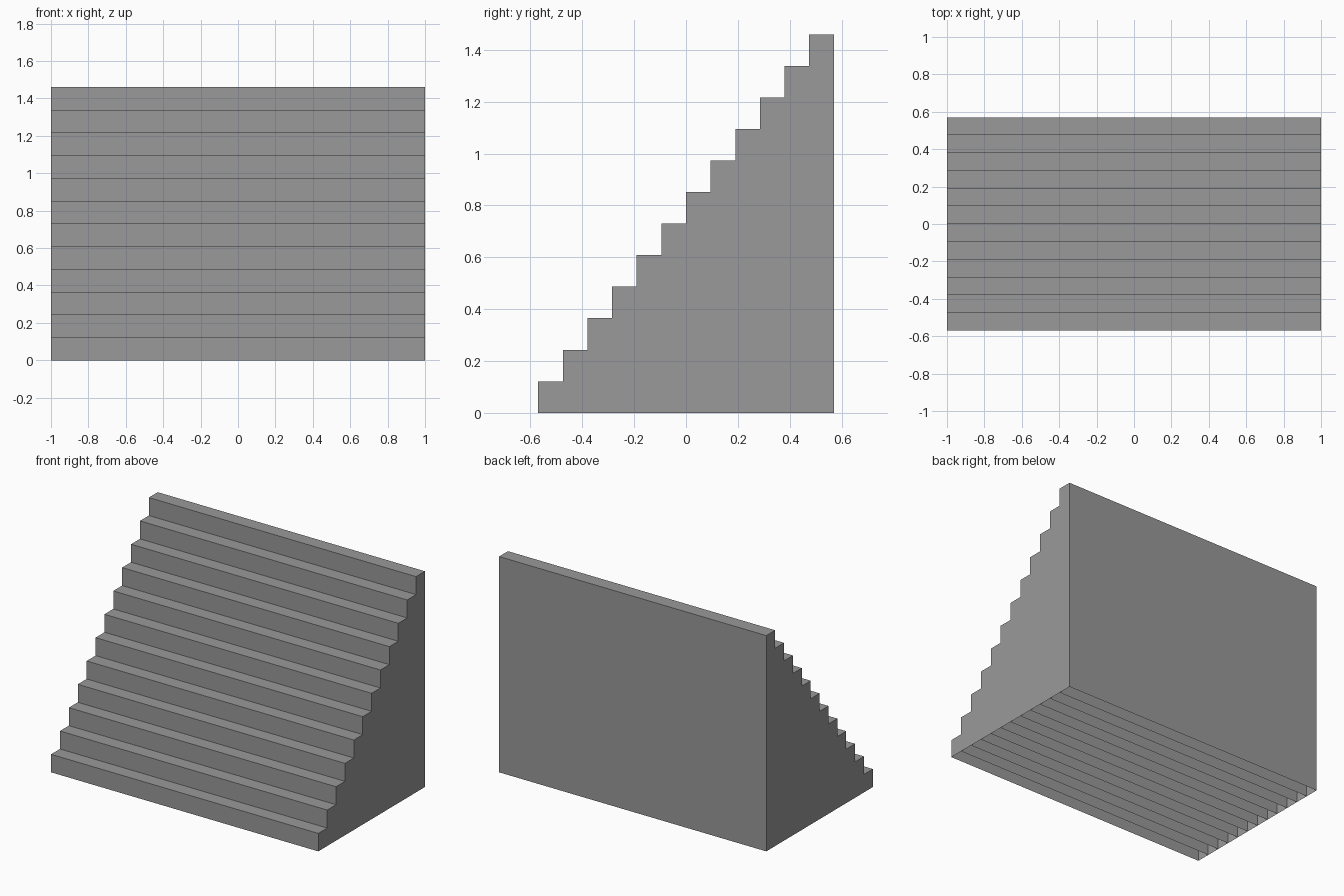
import bpy, bmesh

if "Cube" in bpy.data.objects:
    bpy.data.objects.remove(bpy.data.objects["Cube"])

STEPS, HALF_W, DEPTH, HEIGHT = 12, 1.0, 1.14, 1.46
RUN, RISE = DEPTH / STEPS, HEIGHT / STEPS
FRONT = -DEPTH / 2

grey = bpy.data.materials.new("stone_grey")
grey.diffuse_color = (0.32, 0.32, 0.32, 1)
grey.use_nodes = True
grey.node_tree.nodes["Principled BSDF"].inputs["Base Color"].default_value = grey.diffuse_color


def make_object(name, bm):
    mesh = bpy.data.meshes.new(name)
    bm.to_mesh(mesh)
    bm.free()
    mesh.materials.append(grey)
    obj = bpy.data.objects.new(name, mesh)
    bpy.context.collection.objects.link(obj)
    return obj


# Stepped side profile, from the front foot up to the back foot
profile = [(FRONT, 0)]
for i in range(STEPS):
    y, z = FRONT + i * RUN, (i + 1) * RISE
    profile += [(y, z), (y + RUN, z)]
profile.append((-FRONT, 0))

# Staircase shell: treads, risers, back wall and both sides, open underneath
bm = bmesh.new()
left = [bm.verts.new((-HALF_W, y, z)) for y, z in profile]
right = [bm.verts.new((HALF_W, y, z)) for y, z in profile]
for i in range(len(profile) - 1):
    bm.faces.new((left[i], right[i], right[i + 1], left[i + 1]))
bm.faces.new(left)
bm.faces.new(right[::-1])
make_object("staircase_shell", bm)

# Upright walls under each riser, reaching down to the floor
bm = bmesh.new()
w = HALF_W - 0.001
for i in range(1, STEPS):
    y, z = FRONT + i * RUN, i * RISE
    bm.faces.new([bm.verts.new(p) for p in
                  ((w, y, 0), (-w, y, 0), (-w, y, z), (w, y, z))])
make_object("inner_walls", bm)
